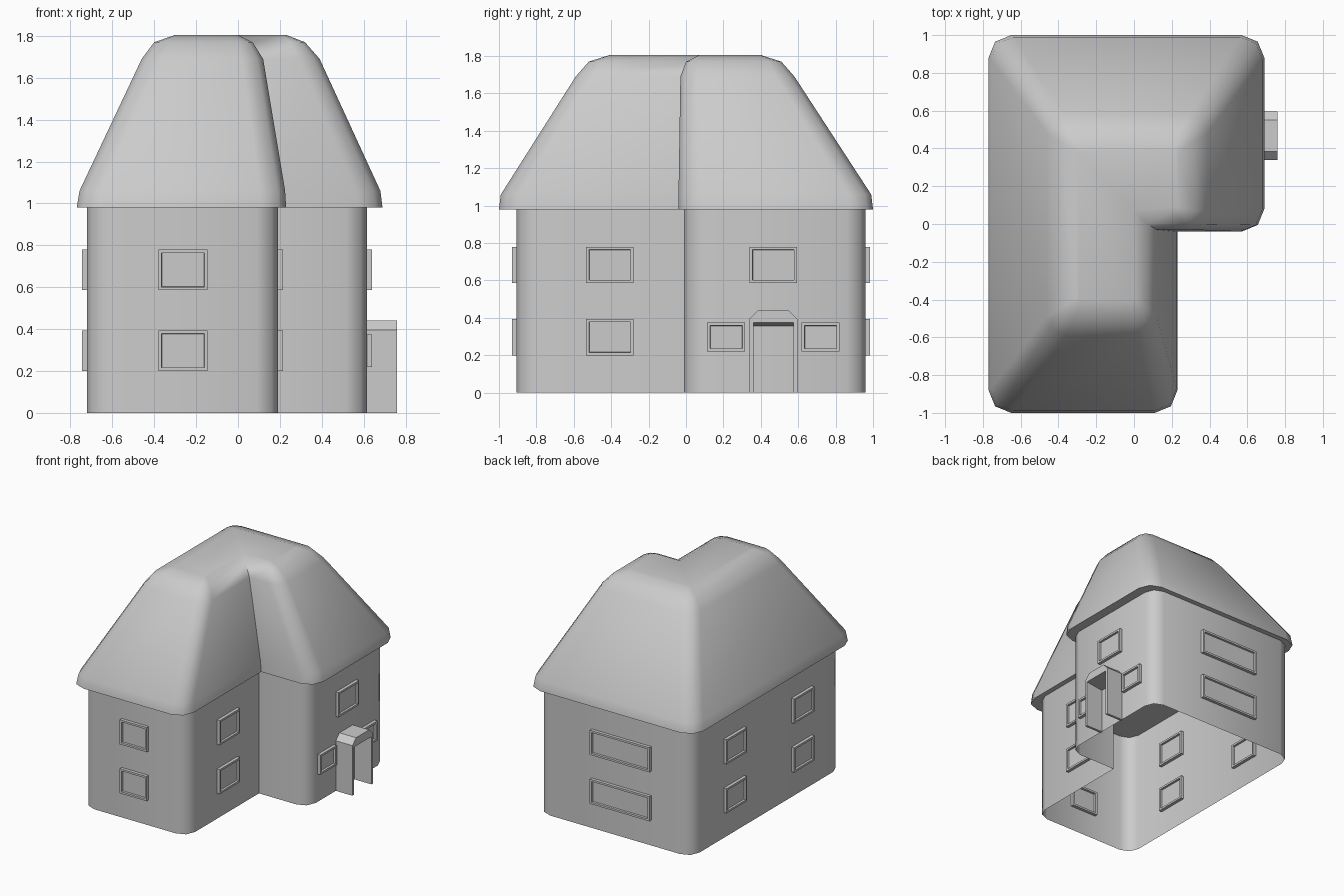
import bpy, bmesh
from math import radians

old = bpy.data.objects.get("Cube")
if old:
    bpy.data.objects.remove(old, do_unlink=True)

grey = bpy.data.materials.new("plain_grey")
grey.use_nodes = True
grey.diffuse_color = (0.6, 0.6, 0.6, 1)
grey.node_tree.nodes["Principled BSDF"].inputs["Base Color"].default_value = (0.6, 0.6, 0.6, 1)


def finish(bm, name, angle=50):
    """Turn a bmesh into a shaded, coloured object."""
    bmesh.ops.recalc_face_normals(bm, faces=bm.faces)
    mesh = bpy.data.meshes.new(name)
    bm.to_mesh(mesh)
    bm.free()
    mesh.materials.append(grey)
    obj = bpy.data.objects.new(name, mesh)
    bpy.context.collection.objects.link(obj)
    bpy.ops.object.select_all(action='DESELECT')
    obj.select_set(True)
    bpy.context.view_layer.objects.active = obj
    bpy.ops.object.shade_smooth_by_angle(angle=radians(angle))
    return obj


def l_ring(bm, z, left, wing, right, front, inner, back, r):
    """L-shaped outline with rounded outer corners and a sharp inner one."""
    k = 0.29 * r
    pts = []

    def corner(x, y, sx, sy, x_first):
        arc = [(x - sx * r, y), (x - sx * k, y - sy * k), (x, y - sy * r)]
        pts.extend(arc if x_first else arc[::-1])

    corner(left, front, -1, -1, False)
    corner(wing, front, 1, -1, True)
    pts.append((wing, inner))
    corner(right, inner, 1, -1, True)
    corner(right, back, 1, 1, False)
    corner(left, back, -1, 1, True)
    return [bm.verts.new((x, y, z)) for x, y in pts]


def loft(bm, rings):
    for a, b in zip(rings, rings[1:]):
        for i in range(len(a)):
            j = (i + 1) % len(a)
            bm.faces.new((a[i], a[j], b[j], b[i]))


# Walls: open shell
bm = bmesh.new()
loft(bm, [l_ring(bm, z, -0.72, 0.19, 0.615, -0.905, -0.01, 0.96, 0.1) for z in (0, 0.985)])
finish(bm, "walls")

# Hipped roof with soft shoulders and a flat top
bm = bmesh.new()
levels = [
    (0.98, -0.77, 0.23, 0.69, -1, -0.04, 1, 0.12),
    (1.06, -0.757, 0.225, 0.68, -0.99, -0.04, 0.99, 0.12),
    (1.69, -0.46, 0.12, 0.39, -0.59, -0.03, 0.58, 0.1),
    (1.77, -0.40, 0.07, 0.32, -0.52, 0, 0.51, 0.07),
    (1.805, -0.30, 0, 0.23, -0.41, 0.07, 0.40, 0.02),
]
rings = [l_ring(bm, *level) for level in levels]
loft(bm, rings)
bm.faces.new(rings[0])
bm.faces.new(rings[-1])
finish(bm, "roof")


def window(name, x, y, z, width, height, side=False):
    """Frame through the wall, recessed on both of its broad faces."""
    bm = bmesh.new()
    bmesh.ops.create_cube(bm, size=1)
    bmesh.ops.scale(bm, verts=bm.verts, vec=(width, 0.05, height))
    bm.normal_update()
    broad = [f for f in bm.faces if abs(f.normal.y) > 0.9]
    bmesh.ops.inset_individual(bm, faces=broad, thickness=0.022, depth=0)
    bmesh.ops.inset_individual(bm, faces=broad, thickness=0.002, depth=-0.016)
    obj = finish(bm, name, 30)
    obj.location = (x, y, z)
    if side:
        obj.rotation_euler.z = radians(90)


# Windows on two floors
for floor, z in (("lower", 0.297), ("upper", 0.683)):
    window(floor + "_front_window", -0.263, -0.905, z, 0.235, 0.194)
    window(floor + "_back_window", -0.11, 0.96, z, 0.52, 0.194)
    window(floor + "_wing_window", 0.19, -0.407, z, 0.253, 0.194, True)
    window(floor + "_left_front_window", -0.72, -0.41, z, 0.253, 0.194, True)
    window(floor + "_left_back_window", -0.72, 0.43, z, 0.253, 0.194, True)
window("upper_door_side_window", 0.615, 0.467, 0.683, 0.253, 0.194, True)
for name, y in (("front", 0.215), ("back", 0.72)):
    window("door_" + name + "_window", 0.615, y, 0.297, 0.203, 0.155, True)

# Porch: thin arch around the doorway, underside sloping down to the wall
bm = bmesh.new()
outline = [(0.34, 0), (0.34, 0.395), (0.385, 0.44), (0.55, 0.44), (0.595, 0.395), (0.595, 0),
           (0.575, 0), (0.575, 0.375), (0.36, 0.375), (0.36, 0)]
front = [bm.verts.new((0.76, y, z)) for y, z in outline]
back = [bm.verts.new((0.61, y, 0.355 if z == 0.375 else z)) for y, z in outline]
loft(bm, [back, front])
bm.faces.new(front)
bm.faces.new(back)
finish(bm, "porch", 30)
